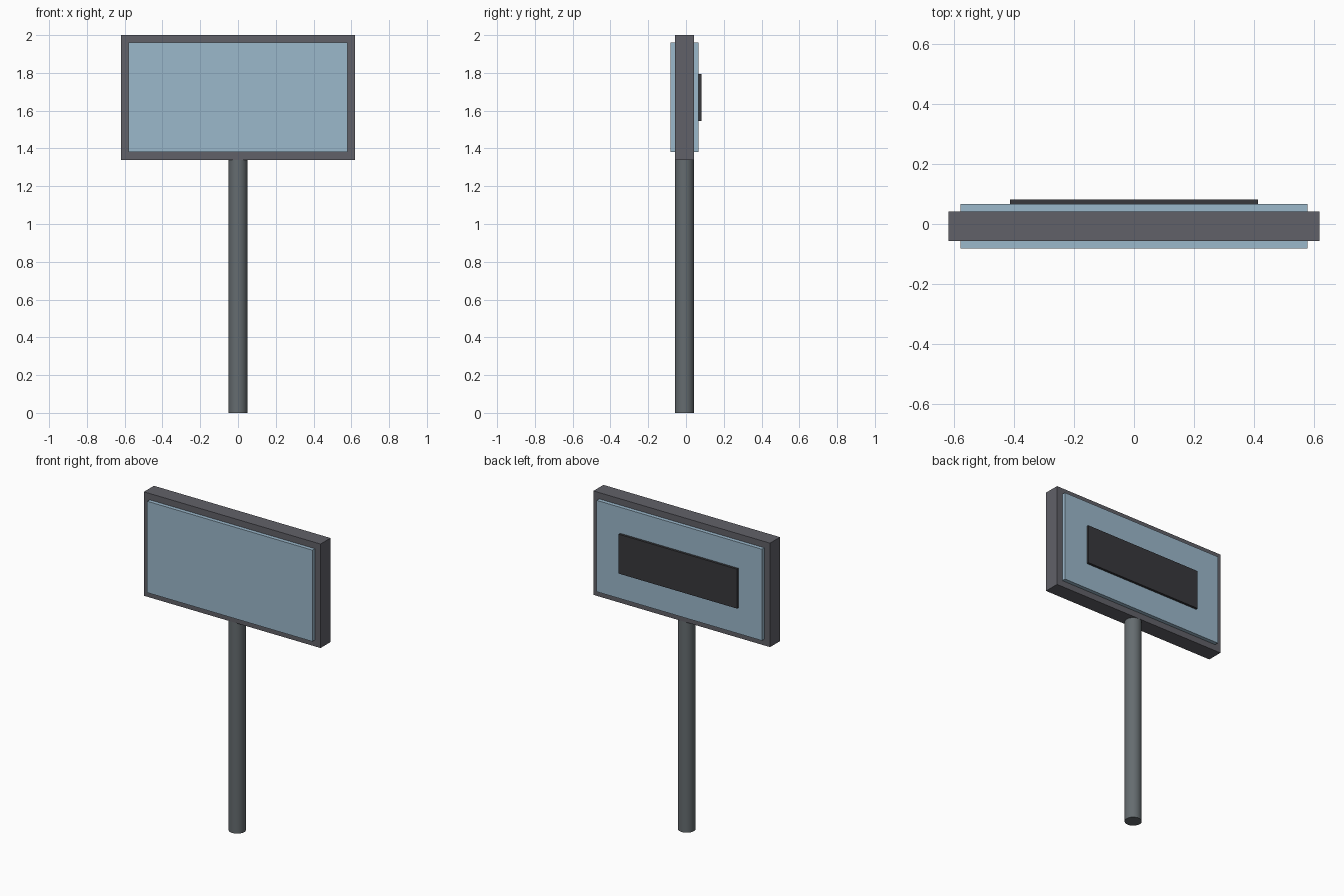
import bpy

if "Cube" in bpy.data.objects:
    bpy.data.objects.remove(bpy.data.objects["Cube"])

YC = -0.0075  # depth centre of post and board


def material(name, color):
    m = bpy.data.materials.new(name)
    m.diffuse_color = (*color, 1.0)
    m.use_nodes = True
    m.node_tree.nodes["Principled BSDF"].inputs["Base Color"].default_value = m.diffuse_color
    return m


def box(name, x, y0, y1, z0, z1, mat):
    bpy.ops.mesh.primitive_cube_add(size=1, location=(0, (y0 + y1) / 2, (z0 + z1) / 2))
    ob = bpy.context.object
    ob.name = name
    ob.scale = (2 * x, y1 - y0, z1 - z0)
    bpy.ops.object.transform_apply(location=False, rotation=False, scale=True)
    ob.data.materials.append(mat)
    return ob


frame_grey = material("frame_grey", (0.12, 0.12, 0.14))
post_grey = material("post_grey", (0.13, 0.15, 0.16))
panel_blue = material("panel_blue", (0.33, 0.48, 0.60))
plate_dark = material("plate_dark", (0.04, 0.04, 0.045))

# Round post, its top tucked just inside the frame
top = 1.345
bpy.ops.mesh.primitive_cylinder_add(vertices=32, radius=0.05, depth=top, location=(0, YC, top / 2))
post = bpy.context.object
post.name = "post"
post.data.materials.append(post_grey)
bpy.ops.object.shade_smooth_by_angle()

# Board frame
box("board_frame", 0.62, YC - 0.05, YC + 0.05, 1.34, 2.0, frame_grey)

# Pale panel standing proud of the frame, front and back
box("board_panel", 0.58, YC - 0.0745, YC + 0.0745, 1.38, 1.96, panel_blue)

# Dark plate on the back
box("back_plate", 0.415, 0.06, 0.082, 1.545, 1.795, plate_dark)
